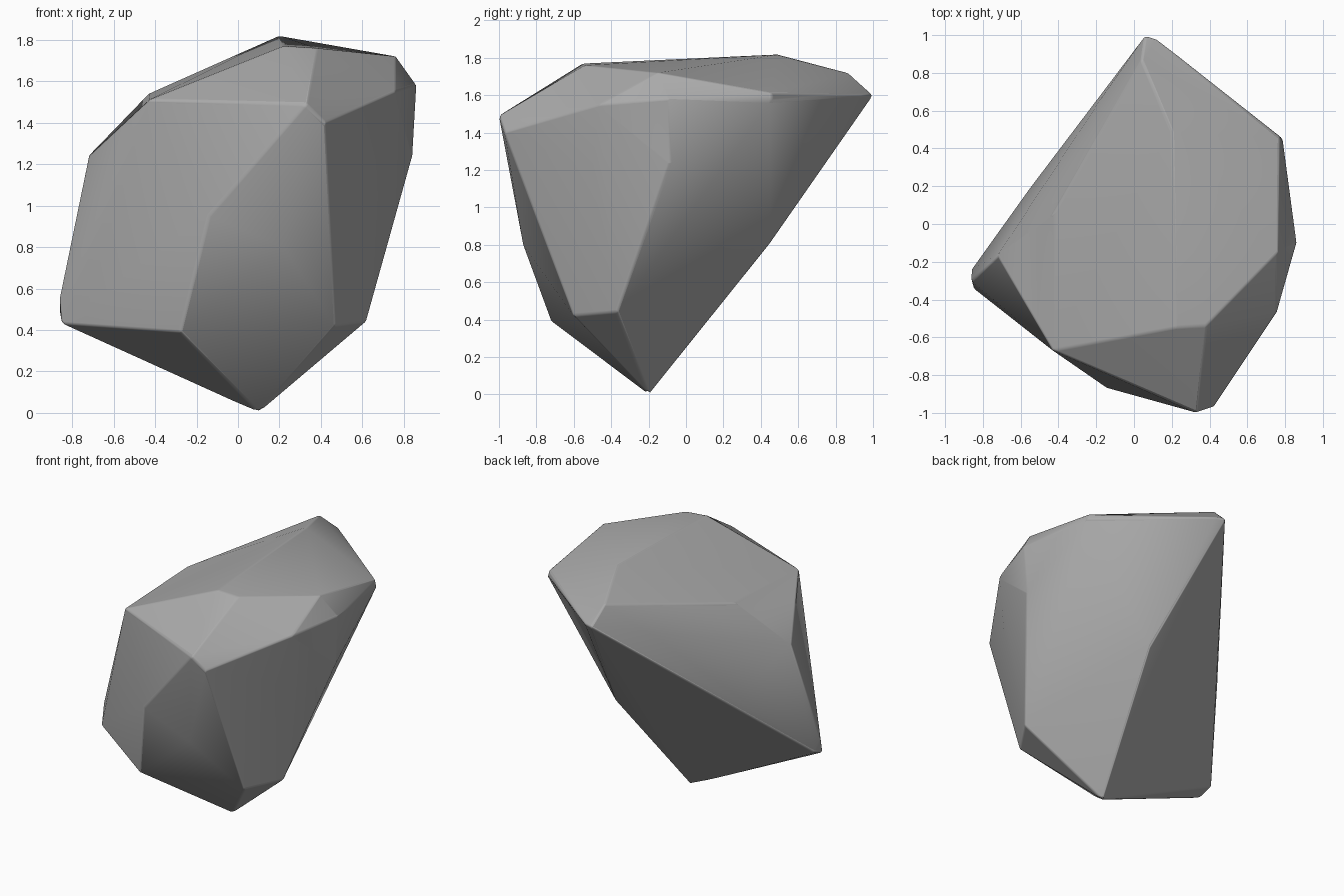
import bpy
import bmesh
import math
from mathutils import Vector

default_cube = bpy.data.objects.get("Cube")
if default_cube:
    bpy.data.objects.remove(default_cube, do_unlink=True)


def make_material(name, grey):
    material = bpy.data.materials.new(name)
    material.use_nodes = True
    colour = (grey, grey, grey, 1)
    material.diffuse_color = colour
    material.node_tree.nodes["Principled BSDF"].inputs["Base Color"].default_value = colour
    return material


def hull_from_corners(corners):
    """Wrap a closed convex skin around the corner points."""
    shell = bmesh.new()
    for corner in corners:
        shell.verts.new(Vector(corner))
    hull = bmesh.ops.convex_hull(shell, input=shell.verts)
    unused = {v for v in hull["geom_interior"] if isinstance(v, bmesh.types.BMVert)}
    bmesh.ops.delete(shell, geom=list(unused), context="VERTS")
    bmesh.ops.recalc_face_normals(shell, faces=shell.faces)
    return shell


# Gently sloping cap with its front shoulder and rear peak
cap = [
    (.2, .49, 1.82), (.22, -.55, 1.77), (.38, -.54, 1.76), (.76, -.15, 1.72),
    (.04, .87, 1.72), (-.43, .05, 1.54), (-.2, .48, 1.57),
]

# Overhanging rim, going round from the front tip
rim = [
    (.33, -1, 1.49), (.42, -.97, 1.4), (.76, -.46, 1.55), (.86, -.1, 1.58),
    (.78, .46, 1.57), (.77, .46, 1.61), (.12, .98, 1.6), (.06, 1, 1.6), (-.06, .8, 1.57),
    (-.17, .67, 1.5), (-.72, -.17, 1.24), (-.43, -.67, 1.51),
]

# Ridges on the tapering flanks
flanks = [
    (.84, -.09, 1.23), (.69, -.5, 1.2), (.22, -.87, .8), (-.14, -.87, .95),
    (-.55, .19, .95), (.24, .45, .81),
]

# Lower corners gathering into the pointed foot
foot = [
    (.1, -.2, 0), (.62, -.37, .44), (.47, -.6, .42), (-.28, -.72, .39),
    (-.42, -.23, .32), (-.85, -.34, .43), (-.86, -.24, .47), (-.86, -.3, .56),
]

shell = hull_from_corners(cap + rim + flanks + foot)
mesh = bpy.data.meshes.new("boulder")
shell.to_mesh(mesh)
shell.free()
mesh.materials.append(make_material("stone grey", .4))

boulder = bpy.data.objects.new("boulder", mesh)
bpy.context.collection.objects.link(boulder)

# Soft shading over the shallow ridges, crisp shading on the steep ones
bpy.ops.object.select_all(action="DESELECT")
boulder.select_set(True)
bpy.context.view_layer.objects.active = boulder
bpy.ops.object.shade_smooth_by_angle(angle=math.radians(35))

# Slightly worn edges
worn = boulder.modifiers.new("worn edges", "BEVEL")
worn.width = .012
worn.segments = 2
worn.limit_method = "ANGLE"
worn.angle_limit = math.radians(25)
worn.harden_normals = True
